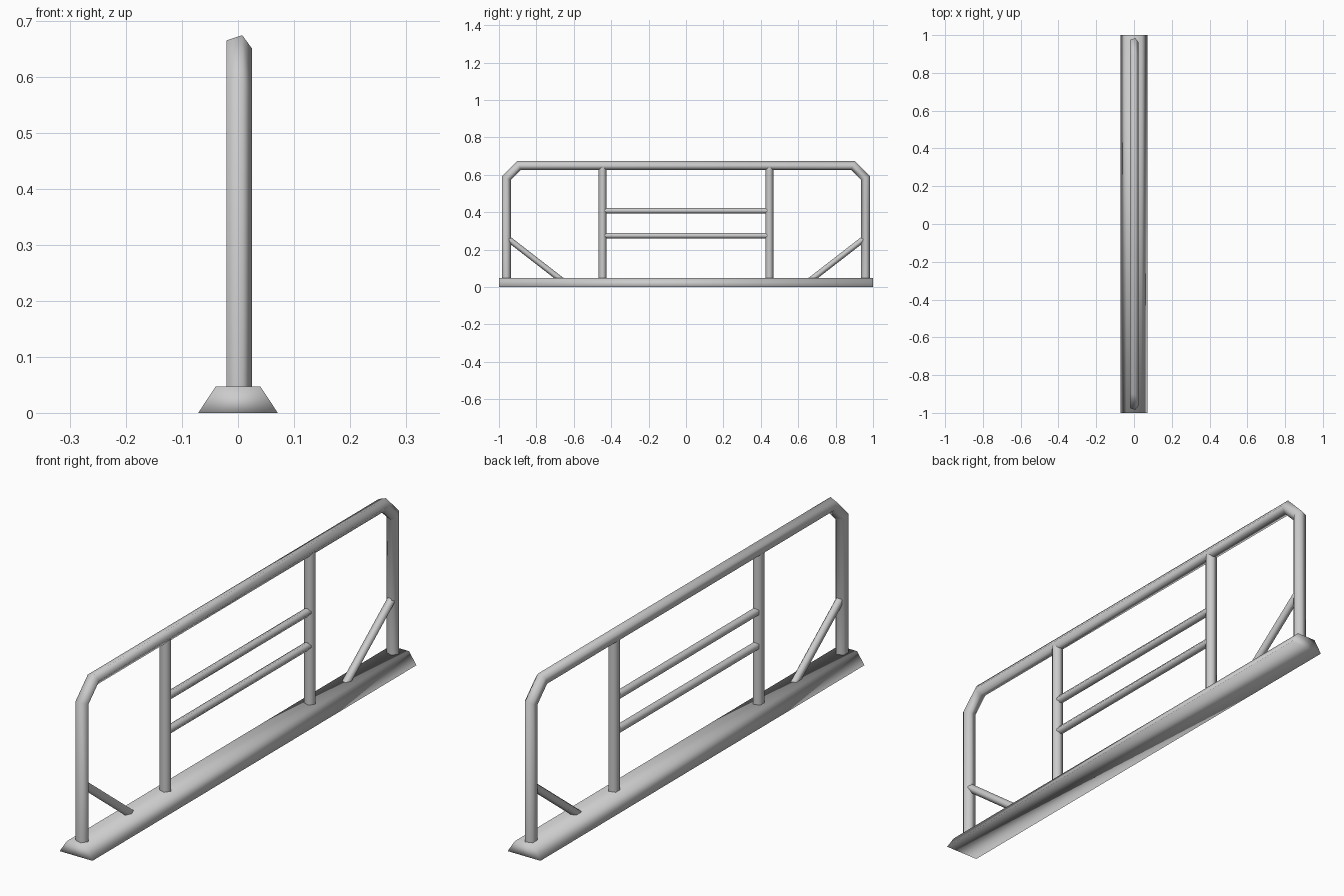
import bpy, bmesh, math
from mathutils import Vector

if "Cube" in bpy.data.objects:
    bpy.data.objects.remove(bpy.data.objects["Cube"])

X = Vector((1, 0, 0))


def finish(name, bm, angle=None):
    bmesh.ops.recalc_face_normals(bm, faces=bm.faces)
    mesh = bpy.data.meshes.new(name)
    bm.to_mesh(mesh)
    bm.free()
    ob = bpy.data.objects.new(name, mesh)
    bpy.context.collection.objects.link(ob)
    bpy.ops.object.select_all(action='DESELECT')
    ob.select_set(True)
    bpy.context.view_layer.objects.active = ob
    if angle:
        bpy.ops.object.shade_smooth_by_angle(angle=math.radians(angle))
    else:
        bpy.ops.object.shade_smooth()
    return ob


def tube(name, path, radius, sides=5):
    """Mitred five-sided tube along a path of (y, z) points."""
    pts = [Vector((0, y, z)) for y, z in path]
    dirs = [(b - a).normalized() for a, b in zip(pts, pts[1:])]
    bm = bmesh.new()
    rings = []
    for i, p in enumerate(pts):
        d0, d1 = dirs[max(i - 1, 0)], dirs[min(i, len(dirs) - 1)]
        t = (d0 + d1).normalized()
        n = X.cross(t) / t.dot(d0)
        rings.append([bm.verts.new(p + radius * (
            math.cos(k * math.tau / sides) * X + math.sin(k * math.tau / sides) * n))
            for k in range(sides)])
    for a, b in zip(rings, rings[1:]):
        for k in range(sides):
            j = (k + 1) % sides
            bm.faces.new((a[k], a[j], b[j], b[k]))
    bm.faces.new(rings[0])
    bm.faces.new(rings[-1])
    return finish(name, bm, 80)


# Tapered base beam
bm = bmesh.new()
profile = [(-0.071, 0), (0.071, 0), (0.04, 0.047), (-0.04, 0.047)]
end = bm.faces.new([bm.verts.new((x, -1, z)) for x, z in profile])
ext = bmesh.ops.extrude_face_region(bm, geom=[end], use_keep_orig=True)
bmesh.ops.translate(bm, vec=(0, 2, 0),
                    verts=[v for v in ext["geom"] if isinstance(v, bmesh.types.BMVert)])
finish("base_beam", bm)

# Outer hoop with chamfered corners
tube("outer_frame", [(-0.96, 0.03), (-0.96, 0.583), (-0.893, 0.65),
                     (0.893, 0.65), (0.96, 0.583), (0.96, 0.03)], 0.025)

# Inner posts and corner braces, mirrored front to back
for side, s in (("front", -1), ("back", 1)):
    tube(side + "_post", [(s * 0.446, 0.03), (s * 0.446, 0.64)], 0.0225)
    tube(side + "_brace", [(s * 0.952, 0.259), (s * 0.663, 0.035)], 0.0165)

# Horizontal rails between the posts
for name, z in (("lower_rail", 0.275), ("upper_rail", 0.408)):
    tube(name, [(-0.443, z), (0.443, z)], 0.016)
